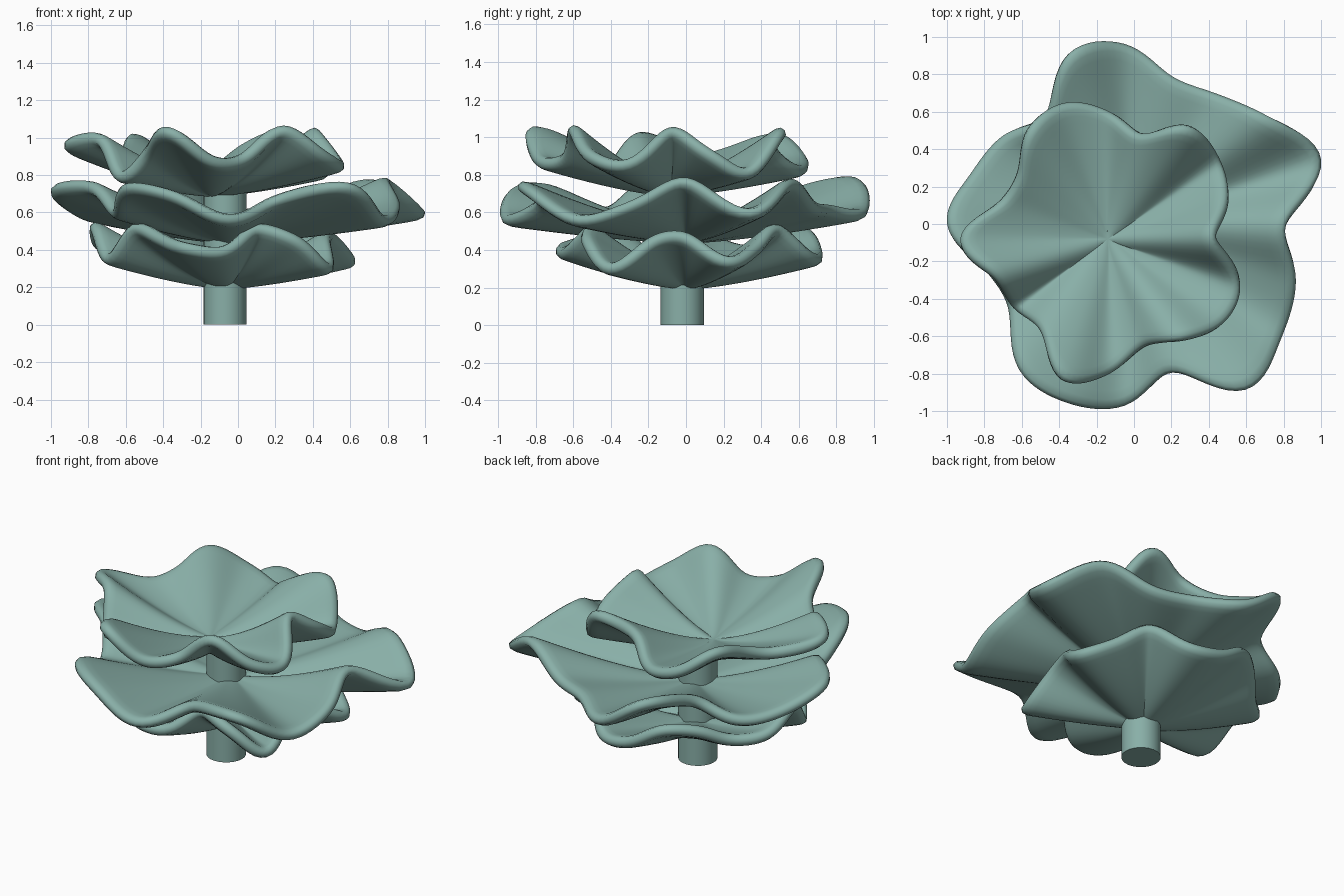
import bpy, bmesh, math
from mathutils import Vector

old_cube = bpy.data.objects.get("Cube")
if old_cube:
    bpy.data.objects.remove(old_cube, do_unlink=True)

material = bpy.data.materials.new("sea green")
material.use_nodes = True
colour = (0.25, 0.43, 0.39, 1)
material.diffuse_color = colour
material.node_tree.nodes["Principled BSDF"].inputs["Base Color"].default_value = colour

SEGMENTS = 80
RINGS = 10
THICKNESS = 0.073


def periodic_curve(values, position):
    """Smooth closed curve through evenly spaced values."""
    count = len(values)
    index = math.floor(position)
    t = position - index
    a, b, c, d = (values[(index + step) % count] for step in (-1, 0, 1, 2))
    return b + t / 2 * (c - a + t * (2 * a - 5 * b + 4 * c - d + t * (3 * (b - c) + d - a)))


def finish(bm, name):
    mesh = bpy.data.meshes.new(name)
    bmesh.ops.recalc_face_normals(bm, faces=bm.faces)
    bm.to_mesh(mesh)
    bm.free()
    mesh.materials.append(material)
    obj = bpy.data.objects.new(name, mesh)
    bpy.context.collection.objects.link(obj)
    return obj


def ruffled_plate(name, centre, radii, heights):
    """Wavy bowl whose rim follows radii and heights, given in hundredths."""
    bm = bmesh.new()
    middle = Vector(centre)
    hub = bm.verts.new(middle)
    previous = None
    for ring in range(1, RINGS + 1):
        t = ring / RINGS
        row = []
        for segment in range(SEGMENTS):
            angle = math.tau * segment / SEGMENTS
            position = segment * len(radii) / SEGMENTS
            radius = periodic_curve(radii, position) / 100
            rise = periodic_curve(heights, position) / 100 - middle.z
            offset = Vector((math.cos(angle) * radius * t,
                             math.sin(angle) * radius * t,
                             rise * t ** 1.4))
            row.append(bm.verts.new(middle + offset))
        for i in range(SEGMENTS):
            j = (i + 1) % SEGMENTS
            if previous:
                bm.faces.new((previous[i], row[i], row[j], previous[j]))
            else:
                bm.faces.new((hub, row[i], row[j]))
        previous = row
    obj = finish(bm, name)
    solid = obj.modifiers.new("thickness", "SOLIDIFY")
    solid.thickness = THICKNESS
    solid.offset = 0
    rounding = obj.modifiers.new("rounded rim", "SUBSURF")
    rounding.levels = rounding.render_levels = 1
    obj.data.polygons.foreach_set("use_smooth", [True] * len(obj.data.polygons))
    return obj


# Three plates, rim sampled evenly anticlockwise from +x
ruffled_plate(
    "lower_plate", (-0.07, 0, 0.225),
    (60, 74, 66, 62, 72, 73, 71, 67, 66, 73, 72, 68, 63, 63, 72, 66, 56, 68, 71, 59),
    (48, 34, 42, 53, 37, 38, 50, 49, 41, 43, 54, 35, 53, 48, 42, 40, 53, 46, 30, 46))
ruffled_plate(
    "middle_plate", (-0.05, 0, 0.47),
    (86, 112, 97, 86, 83, 97, 97, 72, 81, 87, 96, 79, 77, 97, 101, 98, 83, 111, 104, 97),
    (78, 59, 77, 64, 62, 60, 78, 70, 59, 61, 73, 75, 60, 74, 70, 56, 67, 75, 56, 64))
ruffled_plate(
    "upper_plate", (-0.14, -0.08, 0.72),
    (57, 68, 74, 75, 59, 69, 77, 73, 60, 62, 80, 65, 63, 61, 80, 73, 61, 67, 77, 75),
    (105, 92, 81, 104, 95, 83, 88, 101, 94, 90, 97, 101, 79, 93, 105, 88, 90, 106, 91, 86))

# Stem through all plates
bm = bmesh.new()
bmesh.ops.create_cone(bm, cap_ends=True, segments=24, radius1=0.115, radius2=0.115, depth=0.71)
bmesh.ops.translate(bm, verts=bm.verts, vec=(-0.07, -0.02, 0.355))
stem = finish(bm, "stem")
bpy.ops.object.select_all(action="DESELECT")
stem.select_set(True)
bpy.context.view_layer.objects.active = stem
bpy.ops.object.shade_smooth_by_angle()
